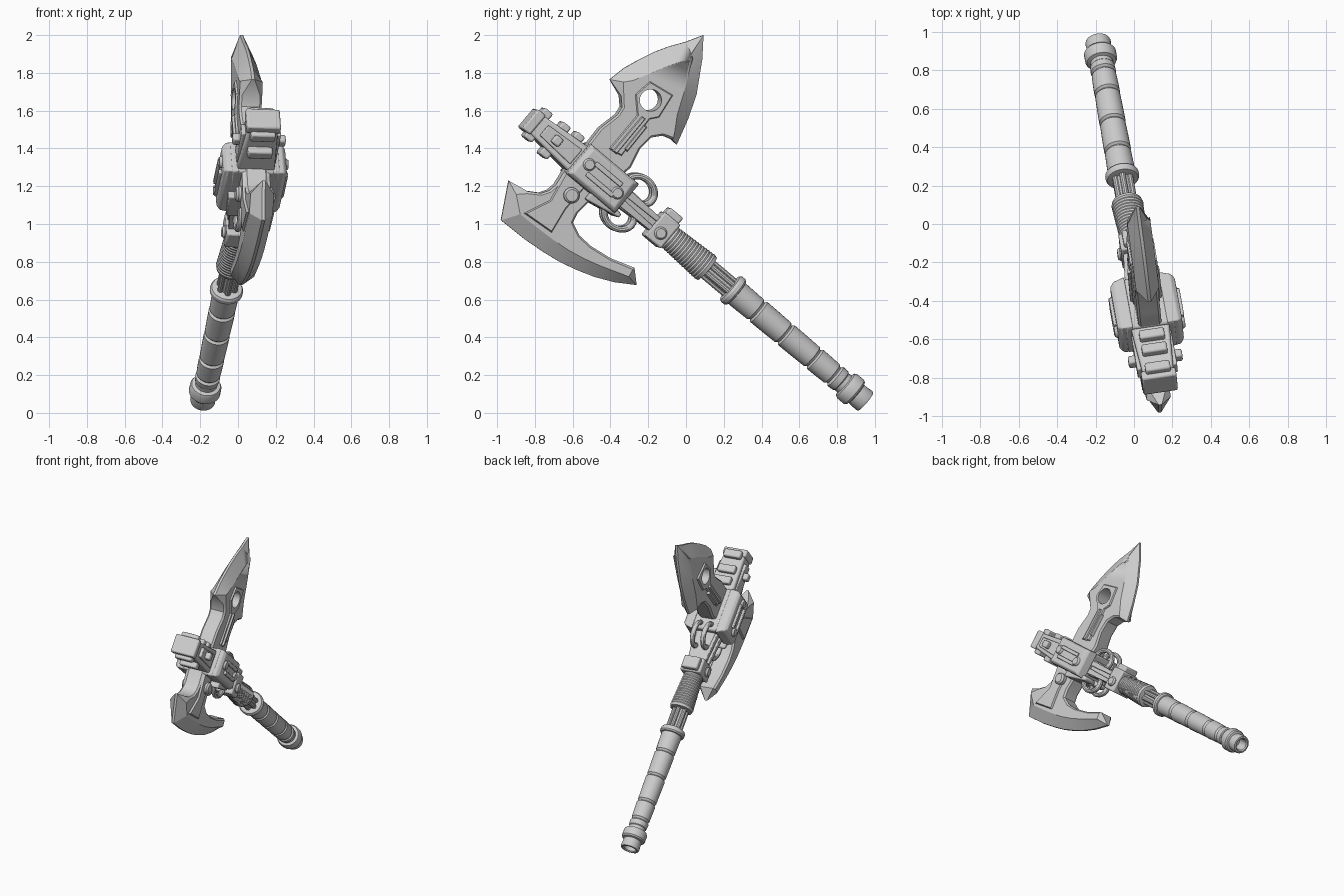
import bpy, bmesh, math
from mathutils import Matrix, Vector

if "Cube" in bpy.data.objects:
    bpy.data.objects.remove(bpy.data.objects["Cube"])

# Parts are laid out in the y-z side plane (x = thickness), then turned slightly
TURN = Matrix(((1, -.146, .042, -.052), (.146, 1, 0, 0), (-.042, 0, 1, 0), (0, 0, 0, 1)))
AX = Vector((0, -.7657, .6432))      # along the handle, pommel to head
UP = Vector((0, .6432, .7657))       # across the handle, toward the upper blade
START = Vector((0, .92, .085))
X = Vector((1, 0, 0))


def at(s, v=0, x=0):
    return START + AX * s + UP * v + X * x


def finish(name, bm, bevel=0):
    bmesh.ops.recalc_face_normals(bm, faces=bm.faces)
    bm.transform(TURN)
    me = bpy.data.meshes.new(name)
    bm.to_mesh(me)
    bm.free()
    ob = bpy.data.objects.new(name, me)
    bpy.context.collection.objects.link(ob)
    if bevel:
        m = ob.modifiers.new("bevel", 'BEVEL')
        m.width, m.segments = bevel, 2
    return ob


def rings(bm, loops, cap=True, closed=False):
    vs = [[bm.verts.new(p) for p in l] for l in loops]
    n = len(vs[0])
    pairs = list(zip(vs, vs[1:])) + ([(vs[-1], vs[0])] if closed else [])
    for a, b in pairs:
        for i in range(n):
            j = (i + 1) % n
            bm.faces.new((a[i], a[j], b[j], b[i]))
    if cap and not closed:
        bm.faces.new(vs[0])
        bm.faces.new(vs[-1])


def lathe(name, prof, v=0, x=0, n=28):
    bm = bmesh.new()
    rings(bm, [[at(s, v, x) + r * (math.cos(t) * X + math.sin(t) * UP)
                for t in [math.tau * i / n for i in range(n)]] for s, r in prof])
    return finish(name, bm)


def block(name, s0, s1, v0, x0, v1=None, x1=None, v=0, x=0, bevel=.01):
    """Box along the handle; half sizes (v0, x0) at s0 and (v1, x1) at s1."""
    bm = bmesh.new()
    v1, x1 = v1 or v0, x1 or x0
    rings(bm, [[at(s, v + a * hv, x + b * hx) for a, b in ((-1, -1), (1, -1), (1, 1), (-1, 1))]
               for s, hv, hx in ((s0, v0, x0), (s1, v1, x1))])
    return finish(name, bm, bevel)


def pin(name, y, z, prof, n=24):
    """Round part across the thickness; prof lists (x, radius)."""
    bm = bmesh.new()
    rings(bm, [[(x, y + r * math.cos(math.tau * i / n), z + r * math.sin(math.tau * i / n))
                for i in range(n)] for x, r in prof])
    return finish(name, bm)


def stud(name, y, z, r, h):
    pin(name, y, z, [(-h, r * .75), (-h + .012, r), (h - .012, r), (h, r * .75)])


def blade(name, pts, t):
    """Outline of (y, z, bevel width); wide bevels come to a cutting edge."""
    n = len(pts)
    P = [Vector(p[:2]) for p in pts]
    area = sum(P[i - 1].x * P[i].y - P[i].x * P[i - 1].y for i in range(n))
    sg = 1 if area > 0 else -1
    inner, edge = [], []
    for i, (y, z, w) in enumerate(pts):
        d0, d1 = (P[i] - P[i - 1]).normalized(), (P[(i + 1) % n] - P[i]).normalized()
        nn = sg * (Vector((-d0.y, d0.x)) + Vector((-d1.y, d1.x)))
        nn.normalize()
        k = max(.5, abs(nn.dot(Vector((-d0.y, d0.x)))))
        inner.append(P[i] + nn * w / k)
        edge.append(t * .8 if w < .03 else .008)
    bm = bmesh.new()
    rings(bm, [[(t, p.x, p.y) for p in inner], [(e, p.x, p.y) for p, e in zip(P, edge)],
               [(-e, p.x, p.y) for p, e in zip(P, edge)], [(-t, p.x, p.y) for p in inner]])
    return finish(name, bm)


# Pommel with hollow end
lathe("pommel", [(.03, .035), (-.035, .042), (-.042, .05), (-.04, .062), (-.03, .066), (.025, .062),
                 (.03, .076), (.04, .083), (.085, .083), (.1, .076), (.105, .058), (.16, .056)])

# Wrapped grip with grooves
prof = []
for a, b in ((.12, .18), (.18, .32), (.32, .52), (.52, .71), (.71, .87)):
    r = .061 + .008 * b
    prof += [(a + .002, r - .009), (a + .012, r), ((a + b) / 2, r + .002), (b - .012, r + .003), (b - .002, r - .009)]
lathe("grip", prof)
lathe("grip_ring", [(.85, .06), (.855, .08), (.865, .087), (.885, .087), (.897, .08), (.9, .06)])

# Rods between ring and binding
lathe("inner_shaft", [(.88, .042), (1.1, .042)])
for i in range(6):
    a = math.tau * (i + .5) / 6
    lathe("shaft_rod", [(.88, .016), (1.1, .016)], .043 * math.sin(a), .043 * math.cos(a), 10)

# Wound binding
prof = [(1.05, .055), (1.055, .078)]
for i in range(14):
    s = 1.065 + i * .018
    r = .083 - .001 * i
    prof += [(s, r - .003), (s + .009, r)]
lathe("binding", prof + [(1.325, .064), (1.33, .05)])

# Clamp block and bolts
block("clamp", 1.32, 1.43, .082, .078)
block("clamp_lug", 1.33, 1.42, .03, .06, v=.09)
c = at(1.375, -.02)
stud("clamp_bolt", c.y, c.z, .034, .095)

# Neck with rails and finger loops
block("neck", 1.42, 1.68, .042, .05, .06, .075)
for v in (-.03, .03):
    block("neck_rail", 1.42, 1.66, .014, .068, .02, .09, v=v, bevel=.005)
for sv in (-1, 1):
    for x in (-.04, .04):
        bm = bmesh.new()
        c = at(1.6, sv * .085, x)
        loops = []
        for i in range(28):
            a = math.tau * i / 28
            o = AX * math.cos(a) * 1.2 + UP * math.sin(a)
            loops.append([c + o * (.07 + .016 * math.cos(q)) + X * .018 * math.sin(q)
                          for q in [math.tau * k / 10 for k in range(10)]])
        rings(bm, loops, closed=True)
        finish("neck_loop", bm)

# Central housing, tapered side plates and their trim
block("housing", 1.64, 1.97, .098, .11, .1, .13, bevel=.012)
for sx in (-1, 1):
    bm = bmesh.new()
    rings(bm, [[at(s, v, sx * x) for s, v in q] for x, q in (
        (.09, ((1.63, -.1), (1.97, -.1), (1.97, .105), (1.63, .105))),
        (.15, ((1.64, -.095), (1.965, -.095), (1.965, .1), (1.65, .1))),
        (.168, ((1.66, -.08), (1.945, -.08), (1.945, .085), (1.67, .085))))])
    finish("side_plate", bm, .006)
    for v in (-.036, .036):
        block("plate_bar", 1.71, 1.89, .013, .014, v=v, x=sx * .17, bevel=.005)
    block("plate_wedge", 1.6, 1.8, .012, .05, .05, .065, v=-.09, x=sx * .06)
for s, v in ((1.7, -.01), (1.91, .01)):
    c = at(s, v)
    stud("housing_bolt", c.y, c.z, .033, .183)

# Head strip with knobs
block("head", 1.95, 2.27, .085, .1, .056, .078, bevel=.012)
block("head_cap", 2.24, 2.295, .066, .09)
for sx in (-1, 1):
    block("head_side_panel", 1.98, 2.2, .05, .012, .035, .012, x=sx * .092, bevel=.006)
    block("head_side_knob", 2.09, 2.14, .025, .03, x=sx * .11)
for s, v in ((2.03, .082), (2.12, .074), (2.24, .068), (2.11, -.078), (2.23, -.062)):
    block("head_knob", s - .028, s + .028, .03, .065, v=v)

# Upper blade, pierced near its middle
upper = blade("upper_blade", [
    (-.53, 1.42, .01), (-.46, 1.51, .01), (-.37, 1.58, .01), (-.345, 1.62, .01), (-.35, 1.68, .012),
    (-.405, 1.765, .05), (-.33, 1.825, .075), (-.25, 1.87, .085), (-.17, 1.91, .09), (-.09, 1.94, .09),
    (0, 1.965, .09), (.092, 2.0, .1), (.085, 1.87, .075), (.055, 1.685, .075), (.01, 1.555, .07),
    (-.05, 1.42, .05), (-.08, 1.45, .012), (-.13, 1.47, .01), (-.19, 1.46, .01), (-.25, 1.4, .01),
    (-.3, 1.3, .01), (-.42, 1.2, .01)], .06)
plate = blade("upper_plate", [
    (-.42, 1.4, .008), (-.27, 1.58, .008), (-.28, 1.69, .008), (-.2, 1.76, .008),
    (-.075, 1.685, .008), (-.15, 1.565, .008), (-.2, 1.555, .008), (-.35, 1.36, .008)], .07)
cutter = pin("hole_cutter", -.197, 1.658, [(-.2, .058), (.2, .058)], 32)
cutter.hide_render = True
cutter.hide_viewport = True
for ob in (upper, plate):
    m = ob.modifiers.new("hole", 'BOOLEAN')
    m.object, m.operation, m.solver = cutter, 'DIFFERENCE', 'EXACT'
blade("upper_rib", [(-.4, 1.39, .006), (-.245, 1.575, .006), (-.222, 1.56, .006), (-.377, 1.372, .006)], .082)
blade("upper_rib_short", [(-.34, 1.4, .006), (-.235, 1.53, .006), (-.215, 1.515, .006), (-.32, 1.385, .006)], .079)

# Lower axe blade
blade("lower_blade", [
    (-.615, 1.34, .01), (-.695, 1.21, .01), (-.73, 1.18, .01), (-.775, 1.165, .01), (-.845, 1.175, .012),
    (-.94, 1.23, .045), (-.98, 1.02, .085), (-.855, .92, .085), (-.76, .855, .08), (-.67, .8, .075),
    (-.58, .757, .07), (-.485, .72, .065), (-.38, .692, .055), (-.262, .677, .04), (-.28, .77, .012),
    (-.405, .82, .01), (-.51, .885, .01), (-.57, .94, .01), (-.605, 1.01, .01), (-.58, 1.06, .01),
    (-.51, 1.13, .01), (-.45, 1.2, .01)], .062)
blade("lower_plate", [(-.64, 1.29, .008), (-.73, 1.13, .008), (-.87, 1.06, .008), (-.72, .955, .008),
                      (-.645, 1.08, .008), (-.54, 1.2, .008)], .074)
stud("blade_bolt", -.618, 1.155, .042, .1)

# Smooth rounded parts, keep hard edges
for ob in bpy.data.objects:
    ob.select_set(ob != cutter)
bpy.context.view_layer.objects.active = upper
bpy.ops.object.shade_smooth_by_angle(angle=math.radians(30))
